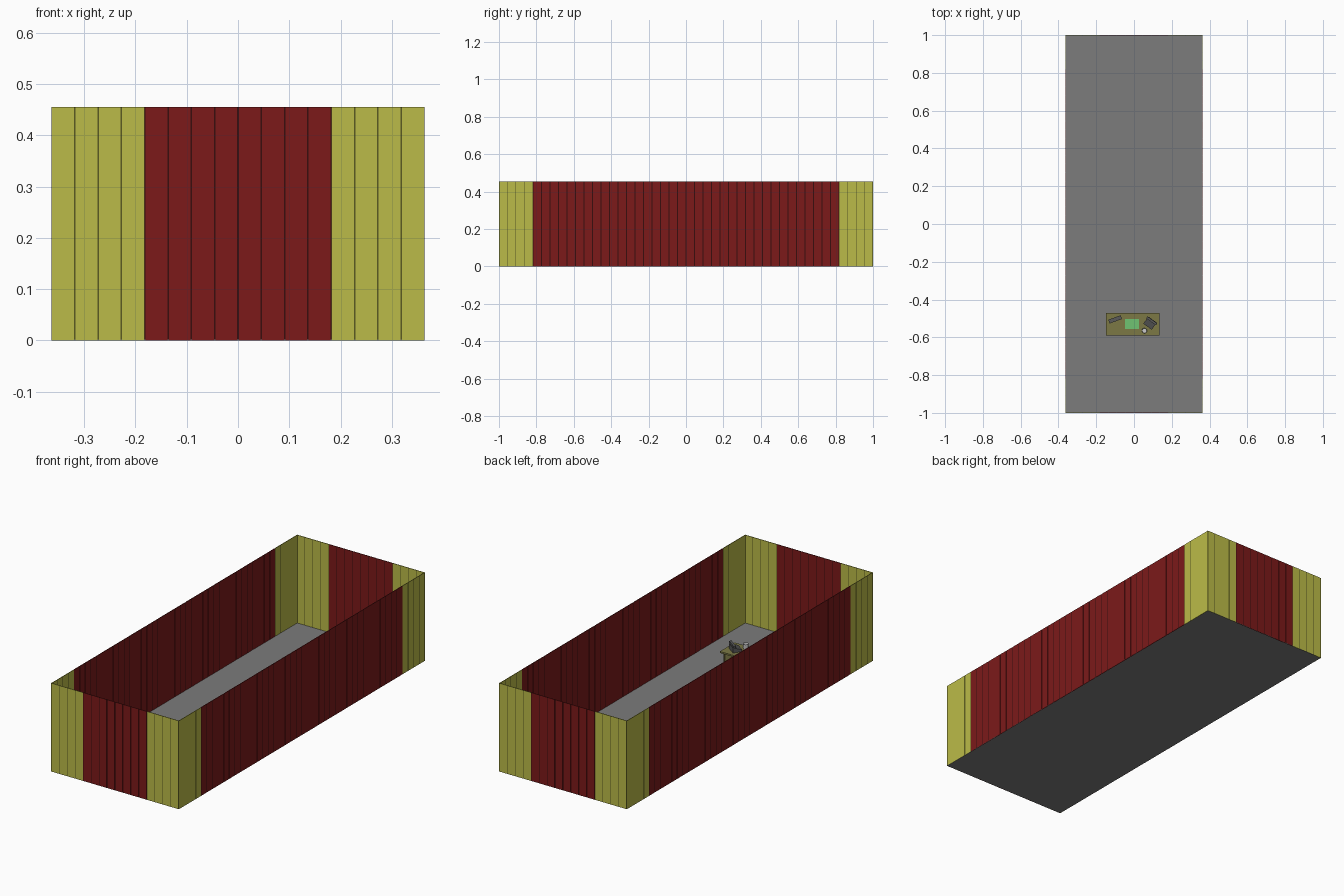
import bpy, bmesh
from math import radians
from mathutils import Matrix, Vector

if "Cube" in bpy.data.objects:
    bpy.data.objects.remove(bpy.data.objects["Cube"])

U = 1 / 22            # one wall panel width
HX, HY, H = 8 * U, 22 * U, 10 * U
T, GAP = 0.003, 0.003  # panel thickness and seam width


def mat(name, rgb):
    m = bpy.data.materials.new(name)
    m.diffuse_color = (*rgb, 1)
    m.use_nodes = True
    m.node_tree.nodes["Principled BSDF"].inputs["Base Color"].default_value = m.diffuse_color
    return m


RED = mat("red_paint", (0.2, 0.01, 0.01))
DARK_RED = mat("red_seam", (0.04, 0.004, 0.004))
YELLOW = mat("yellow_paint", (0.5, 0.5, 0.065))
DARK_YELLOW = mat("yellow_seam", (0.1, 0.1, 0.015))
OLIVE = mat("olive_desk", (0.2, 0.19, 0.06))
GREEN = mat("green_paper", (0.16, 0.55, 0.17))
FLOOR = mat("floor_grey", (0.2, 0.2, 0.2))
CHARCOAL = mat("charcoal", (0.1, 0.1, 0.1))
WHITE = mat("cup_white", (0.75, 0.75, 0.72))


def finish(name, bm, material):
    me = bpy.data.meshes.new(name)
    bm.to_mesh(me)
    bm.free()
    me.materials.append(material)
    ob = bpy.data.objects.new(name, me)
    bpy.context.collection.objects.link(ob)
    return ob


def add_box(bm, size, loc, rot=0):
    m = Matrix.Translation(loc) @ Matrix.Rotation(radians(rot), 4, 'Z') @ Matrix.Diagonal((*size, 1))
    return bmesh.ops.create_cube(bm, size=1, matrix=m)["verts"]


def box(name, size, loc, material, rot=0):
    bm = bmesh.new()
    add_box(bm, size, loc, rot)
    return finish(name, bm, material)


def wall_strip(name, centre, axis, start, count, panel_mat, seam_mat):
    """A row of upright panels over a thin dark core that shows in the seams."""
    bm = bmesh.new()

    def place(along, width, thick):
        size = (width, thick, H) if axis == 'x' else (thick, width, H)
        loc = (along, centre, H / 2) if axis == 'x' else (centre, along, H / 2)
        return size, loc

    for i in range(count):
        add_box(bm, *place(start + (i + 0.5) * U, U - GAP, T))
    finish(name + "_panels", bm, panel_mat)
    size, loc = place(start + count * U / 2, count * U, T / 2)
    box(name + "_seams", size, loc, seam_mat)


# Four walls: yellow at the corners, red in the middle
for name, axis, centre, half, n in (
        ("front_wall", 'x', -HY + T / 2, HX, 16), ("back_wall", 'x', HY - T / 2, HX, 16),
        ("left_wall", 'y', -HX + T / 2, HY, 44), ("right_wall", 'y', HX - T / 2, HY, 44)):
    wall_strip(name + "_start", centre, axis, -half, 4, YELLOW, DARK_YELLOW)
    wall_strip(name + "_middle", centre, axis, -half + 4 * U, n - 8, RED, DARK_RED)
    wall_strip(name + "_end", centre, axis, half - 4 * U, 4, YELLOW, DARK_YELLOW)

# Floor
box("floor", (2 * HX, 2 * HY, 0.002), (0, 0, 0.001), FLOOR)

# Desk: top, end panels and back panel
DX, DY, DZ = -0.006, -0.53, 0.117
box("desk_top", (0.284, 0.12, 0.008), (DX, DY, DZ - 0.004), OLIVE)
for side, s in (("left", -1), ("right", 1)):
    box("desk_end_" + side, (0.008, 0.1, DZ - 0.01), (DX + s * 0.126, DY, (DZ - 0.006) / 2), OLIVE)
box("desk_back_panel", (0.244, 0.006, 0.08), (DX, DY + 0.044, DZ - 0.048), OLIVE)

# Two sheets of paper side by side
for side, s in (("left", -1), ("right", 1)):
    box("paper_" + side, (0.037, 0.053, 0.002), (-0.01 + s * 0.019, -0.53, DZ + 0.001), GREEN)

# Slim device lying at an angle on the left
box("handset", (0.07, 0.021, 0.014), (-0.1, -0.505, DZ + 0.007), CHARCOAL, 20)

# Desk telephone: wedge base with a handset across the top
bm = bmesh.new()
for v in add_box(bm, (0.055, 0.046, 0.026), (0, 0, 0.013)):
    if v.co.z > 0.02 and v.co.y < 0:
        v.co.z = 0.01
add_box(bm, (0.064, 0.012, 0.01), (0, 0.015, 0.031))
bm.transform(Matrix.Translation((0.085, -0.525, DZ)) @ Matrix.Rotation(radians(-36), 4, 'Z'))
finish("desk_phone", bm, CHARCOAL)

# Cup
bm = bmesh.new()
bmesh.ops.create_cone(bm, cap_ends=True, segments=12, radius1=0.012, radius2=0.014, depth=0.026,
                      matrix=Matrix.Translation((0.055, -0.565, DZ + 0.013)))
top = max(bm.faces, key=lambda f: f.calc_center_median().z)
bmesh.ops.inset_region(bm, faces=[top], thickness=0.002)
bmesh.ops.translate(bm, verts=top.verts[:], vec=Vector((0, 0, -0.02)))
finish("cup", bm, WHITE)
